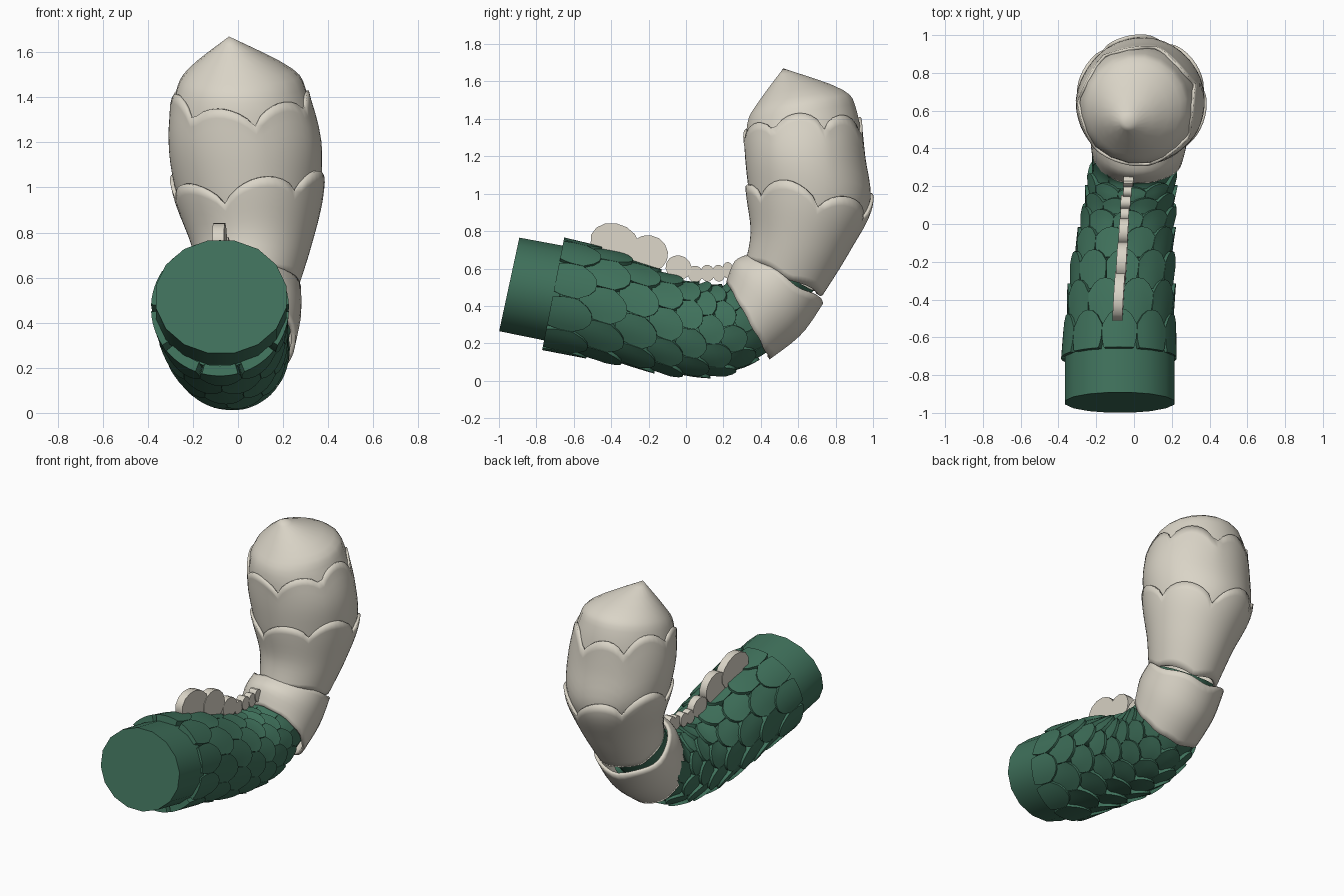
import bpy, bmesh, math, random
from mathutils import Vector

if "Cube" in bpy.data.objects:
    bpy.data.objects.remove(bpy.data.objects["Cube"])

random.seed(4)


def material(name, rgb):
    m = bpy.data.materials.new(name)
    m.diffuse_color = (*rgb, 1)
    m.use_nodes = True
    m.node_tree.nodes["Principled BSDF"].inputs["Base Color"].default_value = m.diffuse_color
    return m


GREEN = material("scale green", (0.05, 0.165, 0.105))
CREAM = material("fur cream", (0.70, 0.66, 0.57))

# Cross-sections: upper point (y, z), lower point (y, z), centre x, half width
STUMP = [(-0.89, 0.77, -1.0, 0.26, -0.075, 0.295),
         (-0.62, 0.72, -0.73, 0.205, -0.075, 0.295)]
BODY = [(-0.65, 0.77, -0.77, 0.16, -0.08, 0.31),
        (-0.38, 0.70, -0.46, 0.10, -0.07, 0.295),
        (-0.14, 0.60, -0.18, 0.04, -0.055, 0.275),
        (0.03, 0.54, 0.05, 0.01, -0.03, 0.255),
        (0.13, 0.53, 0.27, 0.04, -0.015, 0.245),
        (0.22, 0.53, 0.46, 0.17, 0.0, 0.23),
        (0.31, 0.68, 0.72, 0.46, 0.03, 0.24)]
CUFF = [(0.215, 0.53, 0.45, 0.115, 0.02, 0.235),
        (0.26, 0.64, 0.62, 0.25, 0.025, 0.255),
        (0.34, 0.68, 0.745, 0.43, 0.03, 0.25)]
FUR = [(0.32, 0.64, 0.72, 0.44, 0.05, 0.21),
       (0.345, 0.80, 0.87, 0.68, 0.06, 0.265),
       (0.32, 1.00, 1.00, 0.94, 0.045, 0.335),
       (0.305, 1.20, 0.97, 1.20, 0.032, 0.352),
       (0.315, 1.38, 0.925, 1.45, 0.015, 0.305),
       (0.38, 1.49, 0.84, 1.56, 0.01, 0.235),
       (0.52, 1.67, 0.52, 1.67, -0.04, 0.0)]


def section(path, t):
    """Smoothly interpolated cross-section at station t."""
    i = max(0, min(int(t), len(path) - 2))
    f = t - i
    p0, p1 = path[max(i - 1, 0)], path[i]
    p2, p3 = path[i + 1], path[min(i + 2, len(path) - 1)]
    return [0.5 * (2 * b + (c - a) * f + (2 * a - 5 * b + 4 * c - d) * f * f
            + (3 * b - a - 3 * c + d) * f ** 3)
            for a, b, c, d in zip(p0, p1, p2, p3)]


def surface(path, t, ang, h=0.0):
    """Point on a tube at station t and angle ang, raised by h."""
    ay, az, by, bz, cx, rx = section(path, t)
    upper, lower = Vector((cx, ay, az)), Vector((cx, by, bz))
    half = (upper - lower) / 2
    r = half.length
    n = half.normalized() if r > 1e-4 else Vector((0, 1, 0))
    return ((upper + lower) / 2 + Vector((max(rx + h, 0) * math.cos(ang), 0, 0))
            + n * max(r + h, 0) * math.sin(ang))


def finish(name, bm, mat, angle=35):
    bmesh.ops.remove_doubles(bm, verts=bm.verts, dist=1e-4)
    bmesh.ops.recalc_face_normals(bm, faces=bm.faces)
    me = bpy.data.meshes.new(name)
    bm.to_mesh(me)
    bm.free()
    me.materials.append(mat)
    ob = bpy.data.objects.new(name, me)
    bpy.context.collection.objects.link(ob)
    bpy.ops.object.select_all(action='DESELECT')
    ob.select_set(True)
    bpy.context.view_layer.objects.active = ob
    bpy.ops.object.shade_smooth_by_angle(angle=math.radians(angle))
    return ob


def tube(name, path, mat, start, end, sides, rows, lift, caps=False, shell=0.0):
    """Tube between two edge functions of the angle; lift(f) gives its height."""
    bm = bmesh.new()
    rings = []
    for k in range(rows + 1):
        f = k / rows
        ring = []
        for s in range(sides):
            a = 2 * math.pi * (s + 0.5) / sides
            t = start(a) + (end(a) - start(a)) * f
            ring.append(bm.verts.new(surface(path, t, a, lift(f))))
        rings.append(ring)
    for r0, r1 in zip(rings, rings[1:]):
        for s in range(sides):
            j = (s + 1) % sides
            bm.faces.new((r0[s], r0[j], r1[j], r1[s]))
    if caps:
        bm.faces.new(rings[0][::-1])
        bm.faces.new(rings[-1])
    ob = finish(name, bm, mat)
    if shell:
        mod = ob.modifiers.new("thickness", 'SOLIDIFY')
        mod.thickness, mod.offset = shell, -1
    return ob


def lobes(base, amp, count, phase):
    """Scalloped edge made of uneven rounded tufts."""
    return lambda a: (base + amp * abs(math.sin(count * a / 2 + phase)) ** 0.6
                      + amp * 0.35 * math.sin(2 * a + phase))


def level(v):
    return lambda a: v


# Plain stump and the core beneath the scales
tube("tail_stump", STUMP, GREEN, level(0), level(1), 16, 1, lambda f: 0, caps=True)
tube("tail_core", BODY, GREEN, level(0.05), level(6), 16, 18, lambda f: -0.04, caps=True)

# Overlapping scales in staggered rows, rounded towards the tip
ROWS, AROUND, LAST = 8, 10, 5.25
bm = bmesh.new()
step = LAST / ROWS
for row in range(ROWS):
    for k in range(AROUND):
        mid = 2 * math.pi * (k + 0.5 * (row % 2)) / AROUND + math.pi / 2
        wide = math.pi / AROUND
        t0 = row * step - (0.12 if row else 0)
        length = step * 1.3 + (0.0 if row else -0.08)
        nx, ny = 6, 4
        top, low = [], []
        for j in range(ny + 1):
            f = j / ny
            for i in range(nx + 1):
                u = 2 * i / nx - 1
                # narrow neck, broad shoulders and an arched free end
                w = wide * (0.84 + 0.15 * min(1, f * 1.8))
                reach = length * (1 - 0.34 * abs(u) ** 2.4)
                t = min(t0 + f * reach, 5.45)
                h = -0.022 * (1 - f) if row else -0.004
                top.append(bm.verts.new(surface(BODY, t, mid + u * w, h)))
                low.append(bm.verts.new(surface(BODY, t, mid + u * w, -0.05)))
        W = nx + 1
        for j in range(ny):
            for i in range(nx):
                q = (j * W + i, j * W + i + 1, (j + 1) * W + i + 1, (j + 1) * W + i)
                bm.faces.new([top[v] for v in q])
        rim = ([i for i in range(W)] + [j * W + nx for j in range(1, ny + 1)]
               + [ny * W + i for i in range(nx - 1, -1, -1)]
               + [j * W for j in range(ny - 1, 0, -1)])
        for a, b in zip(rim, rim[1:] + rim[:1]):
            bm.faces.new((top[a], low[a], low[b], top[b]))
finish("tail_scales", bm, GREEN)

# Fur cuff where the scales end
tube("fur_cuff", CUFF, CREAM, lambda a: 0.04 * math.sin(9 * a),
     lambda a: 1.92 + 0.08 * math.sin(5 * a), 36, 8,
     lambda f: 0.0, shell=0.02)

# Three layers of fur tufts, each tucked under the one below it
tube("fur_lower", FUR, CREAM, lambda a: 0.05 + 0.12 * abs(math.sin(2.5 * a)),
     lobes(1.75, 0.5, 6, 0.5), 60, 10, lambda f: 0.0, shell=0.02)
tube("fur_middle", FUR, CREAM, level(1.0), lobes(3.45, 0.5, 7, 1.3), 60, 12,
     lambda f: -0.022 * (1 - f) ** 0.5, shell=0.018)
tube("fur_tip", FUR, CREAM, level(2.9), level(6), 20, 12,
     lambda f: -0.016 * (1 - f))

# Crest of rounded plates: x, y, z, half length, half height, half thickness
CREST = [(-0.08, -0.38, 0.735, 0.135, 0.105, 0.026),
         (-0.065, -0.20, 0.68, 0.105, 0.098, 0.026),
         (-0.055, -0.04, 0.605, 0.07, 0.065, 0.024),
         (-0.05, 0.05, 0.57, 0.04, 0.045, 0.022),
         (-0.045, 0.115, 0.575, 0.038, 0.045, 0.026),
         (-0.035, 0.175, 0.575, 0.035, 0.045, 0.022),
         (-0.03, 0.225, 0.59, 0.03, 0.045, 0.026)]
for n, (x, y, z, ly, lz, w) in enumerate(CREST):
    bm = bmesh.new()
    tilt = -0.35 if n < 3 else 0.1
    sides = []
    for sx in (-w, w):
        ring = []
        for s in range(14):
            a = 2 * math.pi * s / 14
            dy, dz = ly * math.cos(a), lz * math.sin(a)
            ring.append(bm.verts.new((x + sx + 0.06 * dy,
                                      y + dy * math.cos(tilt) - dz * math.sin(tilt),
                                      z + dy * math.sin(tilt) + dz * math.cos(tilt))))
        sides.append(ring)
    bm.faces.new(sides[0])
    bm.faces.new(sides[1][::-1])
    for s in range(14):
        j = (s + 1) % 14
        bm.faces.new((sides[0][s], sides[0][j], sides[1][j], sides[1][s]))
    finish(f"crest_plate_{n + 1}", bm, CREAM)
